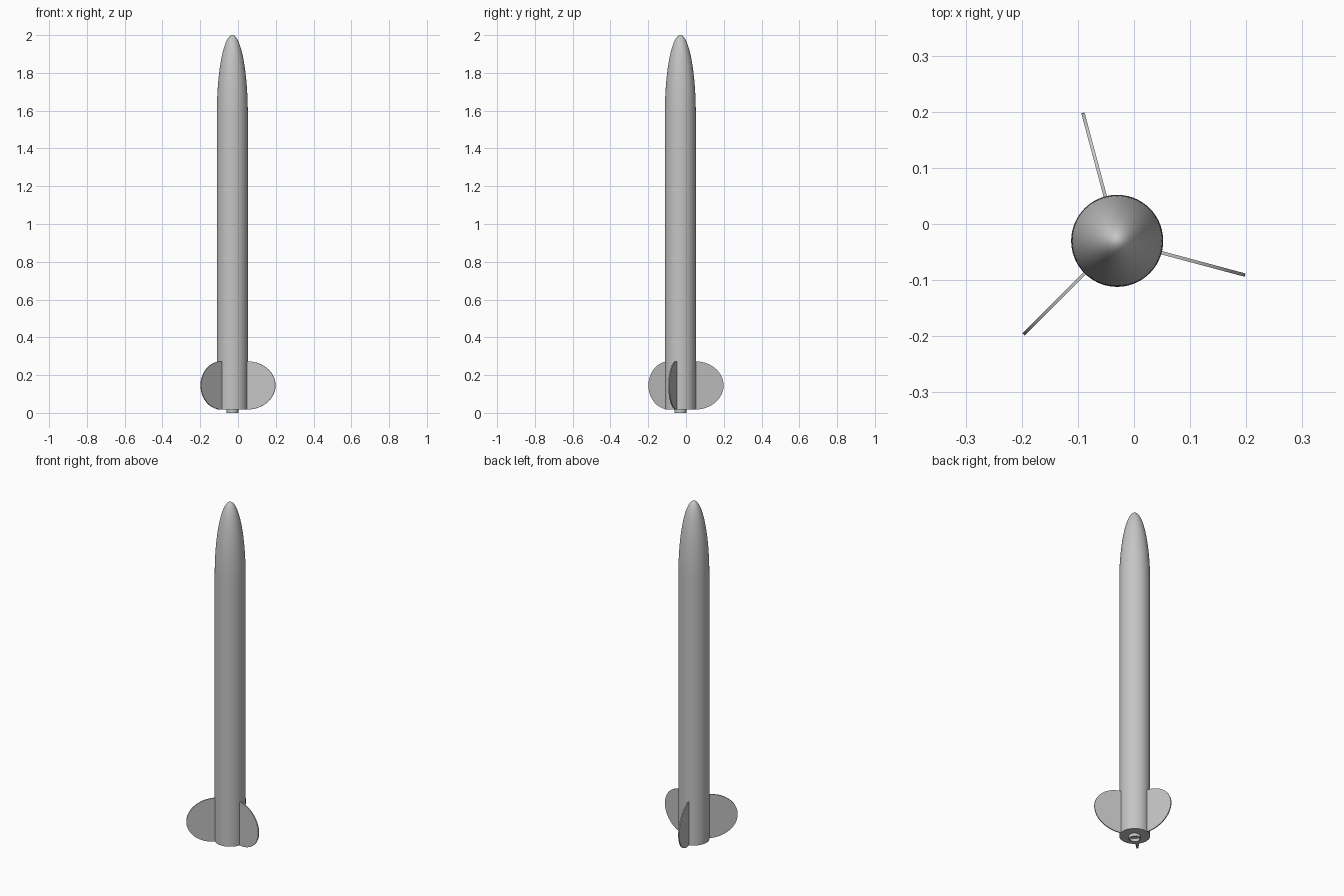
import bpy, bmesh, math
from mathutils import Matrix, Vector

cube = bpy.data.objects.get("Cube")
if cube:
    bpy.data.objects.remove(cube, do_unlink=True)

AXIS = Vector((-0.03, -0.03, 0))   # the three-fin layout sits off centre
BODY_R, BASE_Z, NOSE_Z, TOP_Z = 0.082, 0.018, 1.58, 2.0
FIN_SPAN, FIN_CHORD, FIN_THICK = 0.154, 0.255, 0.006

grey = bpy.data.materials.new("light grey")
grey.use_nodes = True
grey.diffuse_color = (0.56, 0.56, 0.56, 1)
grey.node_tree.nodes["Principled BSDF"].inputs["Base Color"].default_value = grey.diffuse_color


def make_object(name, bm):
    bmesh.ops.remove_doubles(bm, verts=bm.verts, dist=1e-5)
    bmesh.ops.recalc_face_normals(bm, faces=bm.faces)
    mesh = bpy.data.meshes.new(name)
    bm.to_mesh(mesh)
    bm.free()
    mesh.materials.append(grey)
    obj = bpy.data.objects.new(name, mesh)
    obj.location = AXIS
    bpy.context.collection.objects.link(obj)
    bpy.ops.object.select_all(action='DESELECT')
    obj.select_set(True)
    bpy.context.view_layer.objects.active = obj
    bpy.ops.object.shade_smooth_by_angle(angle=math.radians(35))
    return obj


def lathe(name, profile, steps=72):
    """Spin a (radius, height) profile around the rocket axis."""
    bm = bmesh.new()
    verts = [bm.verts.new((r, 0, z)) for r, z in profile]
    edges = [bm.edges.new(pair) for pair in zip(verts, verts[1:])]
    bmesh.ops.spin(bm, geom=verts + edges, cent=(0, 0, 0), axis=(0, 0, 1),
                   angle=math.tau, steps=steps, use_merge=True)
    return make_object(name, bm)


# Straight tube with a flat tail
lathe("body_tube", [(0, BASE_Z), (BODY_R, BASE_Z), (BODY_R, NOSE_Z)])

# Half-ellipsoid nose
quarter = [math.pi / 2 * i / 32 for i in range(33)]
lathe("nose_cone", [(BODY_R * math.cos(a), NOSE_Z + (TOP_Z - NOSE_Z) * math.sin(a))
                    for a in quarter])

# Open motor tube poking out of the tail
lathe("motor_tube", [(0.032, 0.1), (0.032, 0), (0.027, 0), (0.027, 0.1), (0, 0.1)], 48)


def fin(name, angle):
    """Half-ellipse plate, rooted just inside the body."""
    bm = bmesh.new()
    mid = BASE_Z + FIN_CHORD / 2
    outline = [(BODY_R - 0.01, BASE_Z)]
    for i in range(49):
        a = math.pi * (i / 48 - 0.5)
        outline.append((BODY_R + FIN_SPAN * math.cos(a), mid + FIN_CHORD / 2 * math.sin(a)))
    outline.append((BODY_R - 0.01, BASE_Z + FIN_CHORD))
    face = bm.faces.new([bm.verts.new((r, -FIN_THICK / 2, z)) for r, z in outline])
    out = bmesh.ops.extrude_face_region(bm, geom=[face], use_keep_orig=True)
    moved = [v for v in out["geom"] if isinstance(v, bmesh.types.BMVert)]
    bmesh.ops.translate(bm, verts=moved, vec=(0, FIN_THICK, 0))
    bmesh.ops.rotate(bm, verts=bm.verts, cent=(0, 0, 0),
                     matrix=Matrix.Rotation(math.radians(angle), 3, 'Z'))
    make_object(name, bm)


for label, angle in (("left", -15), ("back", 105), ("right", 225)):
    fin(label + "_fin", angle)
